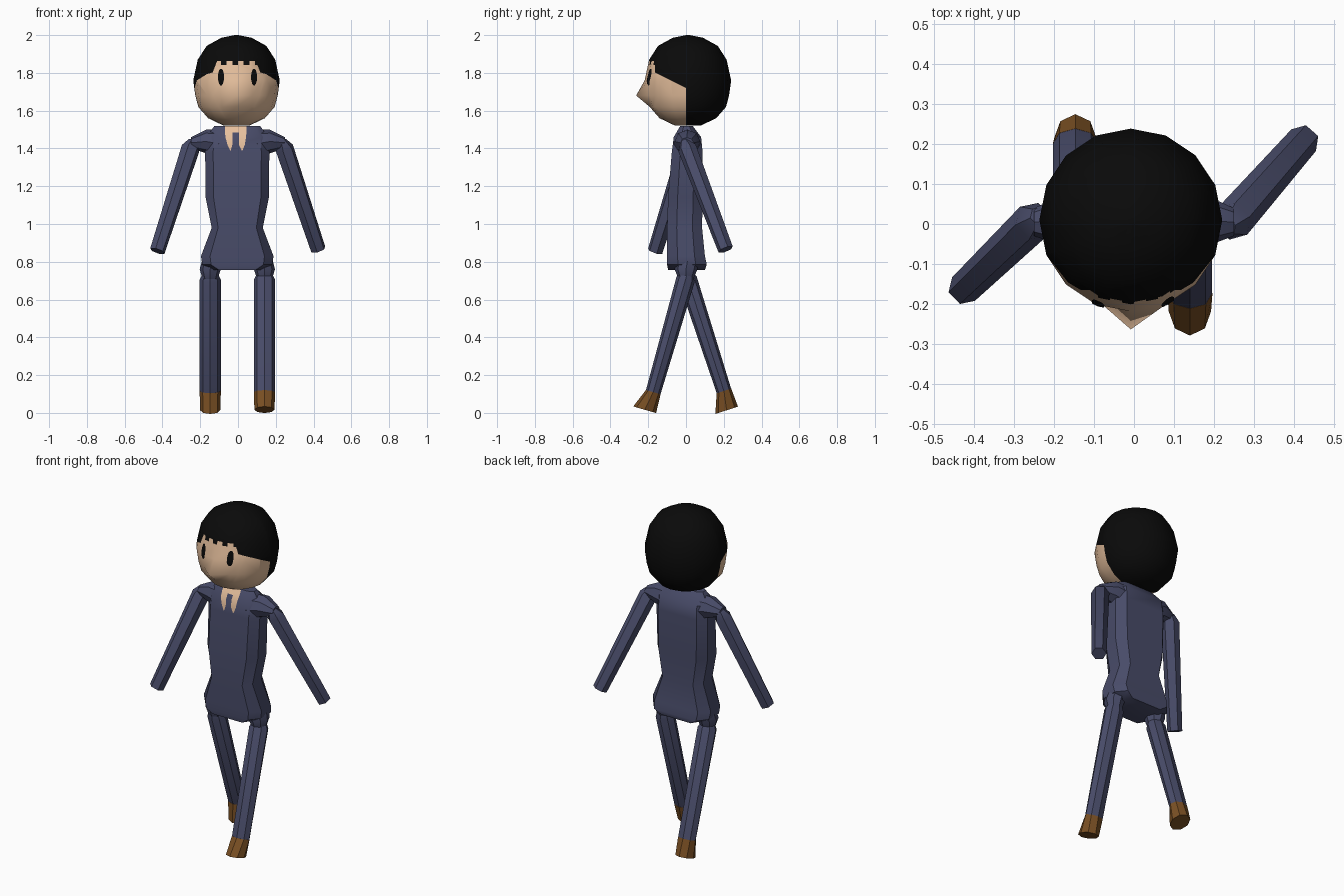
import bpy, bmesh, math
from mathutils import Matrix, Vector
from mathutils.bvhtree import BVHTree

cube = bpy.data.objects.get("Cube")
if cube:
    bpy.data.objects.remove(cube)


def material(name, rgb):
    m = bpy.data.materials.new(name)
    m.use_nodes = True
    m.diffuse_color = (*rgb, 1)
    m.node_tree.nodes["Principled BSDF"].inputs["Base Color"].default_value = (*rgb, 1)
    return m


navy = material("navy_cloth", (0.065, 0.071, 0.14))
skin = material("skin", (0.80, 0.53, 0.34))
black = material("black_hair", (0.003, 0.003, 0.003))
brown = material("brown_leather", (0.19, 0.078, 0.017))


def ngon(n):
    return [(math.cos(i * math.tau / n), math.sin(i * math.tau / n)) for i in range(n)]


def loft(rings, section):
    """Closed skin through rings of (z, centre x, centre y, radius x, radius y)."""
    bm = bmesh.new()
    loops = [[bm.verts.new((cx + u * rx, cy + v * ry, z)) for u, v in section]
             for z, cx, cy, rx, ry in rings]
    n = len(section)
    for a, b in zip(loops, loops[1:]):
        for i in range(n):
            j = (i + 1) % n
            bm.faces.new((a[i], a[j], b[j], b[i]))
    bm.faces.new(loops[0])
    bm.faces.new(loops[-1])
    bmesh.ops.recalc_face_normals(bm, faces=bm.faces)
    bm.verts.ensure_lookup_table()
    return bm


def finish(bm, name, mats, matrix=None, angle=35):
    me = bpy.data.meshes.new(name)
    bm.to_mesh(me)
    bm.free()
    for m in mats:
        me.materials.append(m)
    me.shade_smooth()
    me.set_sharp_from_angle(angle=math.radians(angle))
    ob = bpy.data.objects.new(name, me)
    if matrix:
        ob.matrix_world = matrix
    bpy.context.collection.objects.link(ob)
    return ob


def decal(name, rows, tree, mat):
    """Thin patch laid on a front surface from rows of (z, left x, right x)."""
    bm = bmesh.new()
    grid = []
    for z, x0, x1 in rows:
        line = []
        for x in (x0, (x0 + x1) / 2, x1):
            hit = tree.ray_cast(Vector((x, -1, z)), Vector((0, 1, 0)))[0]
            line.append(bm.verts.new((x, hit.y - 0.004, z)))
        grid.append(line)
    for a, b in zip(grid, grid[1:]):
        for i in range(2):
            bm.faces.new((a[i], b[i], b[i + 1], a[i + 1]))
    bmesh.ops.recalc_face_normals(bm, faces=bm.faces)
    if sum(f.normal.y for f in bm.faces) > 0:
        bmesh.ops.reverse_faces(bm, faces=bm.faces)
    finish(bm, name, [mat])


# Head with a pulled-out nose
profile = [(1.522, .07), (1.56, .15), (1.62, .202), (1.68, .218), (1.76, .229),
           (1.87, .205), (1.943, .158), (1.986, .08), (2.0, .01)]
head = loft([(z, -.008, .01, r, r) for z, r in profile], ngon(16))
head.verts[3 * 16 + 12].co.y = -.264
head_tree = BVHTree.FromBMesh(head)

# Hairline cuts: ear line, sloping temples and stepped fringe
TEMPLE, STEP = -.165, .03


def cut(co, no, test):
    faces = [f for f in head.faces if test(f.calc_center_median())]
    geom = set(faces)
    for f in faces:
        geom.update(f.edges)
        geom.update(f.verts)
    bmesh.ops.bisect_plane(head, geom=list(geom), plane_co=co, plane_no=no, dist=1e-5)


def front(c):
    return c.y < 0 and 1.64 < c.z < 1.93


cut((0, 0, 0), (0, 1, 0), lambda c: True)
cut((0, 0, 1.72), (0, .5, 1), front)
cut((0, TEMPLE, 0), (0, 1, 0), front)
for z in (1.842, 1.862):
    cut((0, 0, z), (0, 0, 1), lambda c: c.y < TEMPLE and front(c))
for i in range(-5, 6):
    cut((i * STEP, 0, 0), (1, 0, 0), lambda c: c.y < TEMPLE and 1.842 < c.z < 1.862)
for f in head.faces:
    c = f.calc_center_median()
    fringe = 1.842 if math.floor(c.x / STEP) % 2 else 1.862
    line = 1.72 - c.y / 2 if c.y > TEMPLE else fringe
    f.material_index = int(c.y > 0 or c.z > line)
finish(head, "head", [skin, black], angle=60)

# Eyes
for side, x in (("right", -.09), ("left", .085)):
    rows = []
    for i in range(7):
        t = math.pi * (.08 + .84 * i / 6)
        w = .016 * math.sin(t)
        rows.append((1.778 + .045 * math.cos(t), x - w, x + w))
    decal(side + "_eye", rows, head_tree, black)

# Jacket body with chamfered-box section
BOX = [(1, -.45), (1, .45), (.75, 1), (-.75, 1), (-1, .45), (-1, -.45), (-.75, -1), (.75, -1)]
body = [(.757, .13, -.095, .10), (.785, .185, -.10, .11), (.83, .192, -.10, .10),
        (.98, .135, -.10, .085), (1.14, .167, -.095, .088), (1.38, .17, -.075, .088),
        (1.46, .165, -.065, .08), (1.52, .12, -.03, .035)]
torso = loft([(z, -.004, (f + b) / 2, w, (b - f) / 2) for z, w, f, b in body], BOX)
torso_tree = BVHTree.FromBMesh(torso)
finish(torso, "jacket", [navy])

# Shirt front and tie
decal("shirt_collar", [(1.518, -.07, .045), (1.495, -.07, .045)], torso_tree, skin)
for side, inner, outer, tip in (("right", -.03, -.07, -.04), ("left", .005, .045, .022)):
    rows = [(1.495, outer, inner), (1.46, outer * .95, inner), (1.42, outer * .8, inner),
            (1.39, tip - .002, tip + .002)]
    decal(side + "_shirt_panel", [(z, min(a, b), max(a, b)) for z, a, b in rows], torso_tree, skin)
decal("shirt_centre", [(1.495, -.03, .005), (1.485, -.03, .005)], torso_tree, skin)

# Arms: (side, direction, shoulder, wrist)
arms = (("left", 1, (.243, .003, 1.41), (.425, .21, .865)),
        ("right", -1, (-.248, .01, 1.41), (-.427, -.163, .857)))
for side, s, a, b in arms:
    a, b = Vector(a), Vector(b)
    axis = b - a
    turn = axis.to_track_quat('Z', 'Y').to_matrix().to_4x4()
    sleeve = loft([(-.035, 0, 0, .024, .024), (.01, 0, 0, .05, .05),
                   (axis.length, 0, 0, .041, .041)], ngon(6))
    finish(sleeve, side + "_arm", [navy], Matrix.Translation(a) @ turn)
    # Shoulder joining arm to jacket
    stub = loft([(.10, 0, .005, .075, .075), (.17, .012, .008, .062, .068),
                 (.25, .005, .005, .028, .035)], ngon(8))
    lie = Matrix(((0, 0, s, 0), (0, 1, 0, 0), (1, 0, 0, 1.425), (0, 0, 0, 1)))
    stub.transform(lie)
    bmesh.ops.recalc_face_normals(stub, faces=stub.faces)
    finish(stub, side + "_shoulder", [navy])

# Legs swung mid-stride, with hips and shoes
for side, x, swing in (("left", .14, -16), ("right", -.147, 18)):
    place = Matrix.Translation((x, .003, .725)) @ Matrix.Rotation(math.radians(swing), 4, 'X')
    hip = loft([(.71, x, 0, .04, .04), (.76, x, 0, .056, .06), (.82, x * .93, .01, .05, .065)], ngon(8))
    finish(hip, side + "_hip", [navy])
    leg = loft([(-.64, 0, 0, .056, .04), (-.02, 0, 0, .056, .05), (.022, 0, 0, .035, .03)], ngon(8))
    finish(leg, side + "_leg", [navy], place)
    shoe = loft([(-.742, 0, -.018, .053, .063), (-.64, 0, 0, .0565, .0405)], ngon(8))
    finish(shoe, side + "_shoe", [brown], place)
